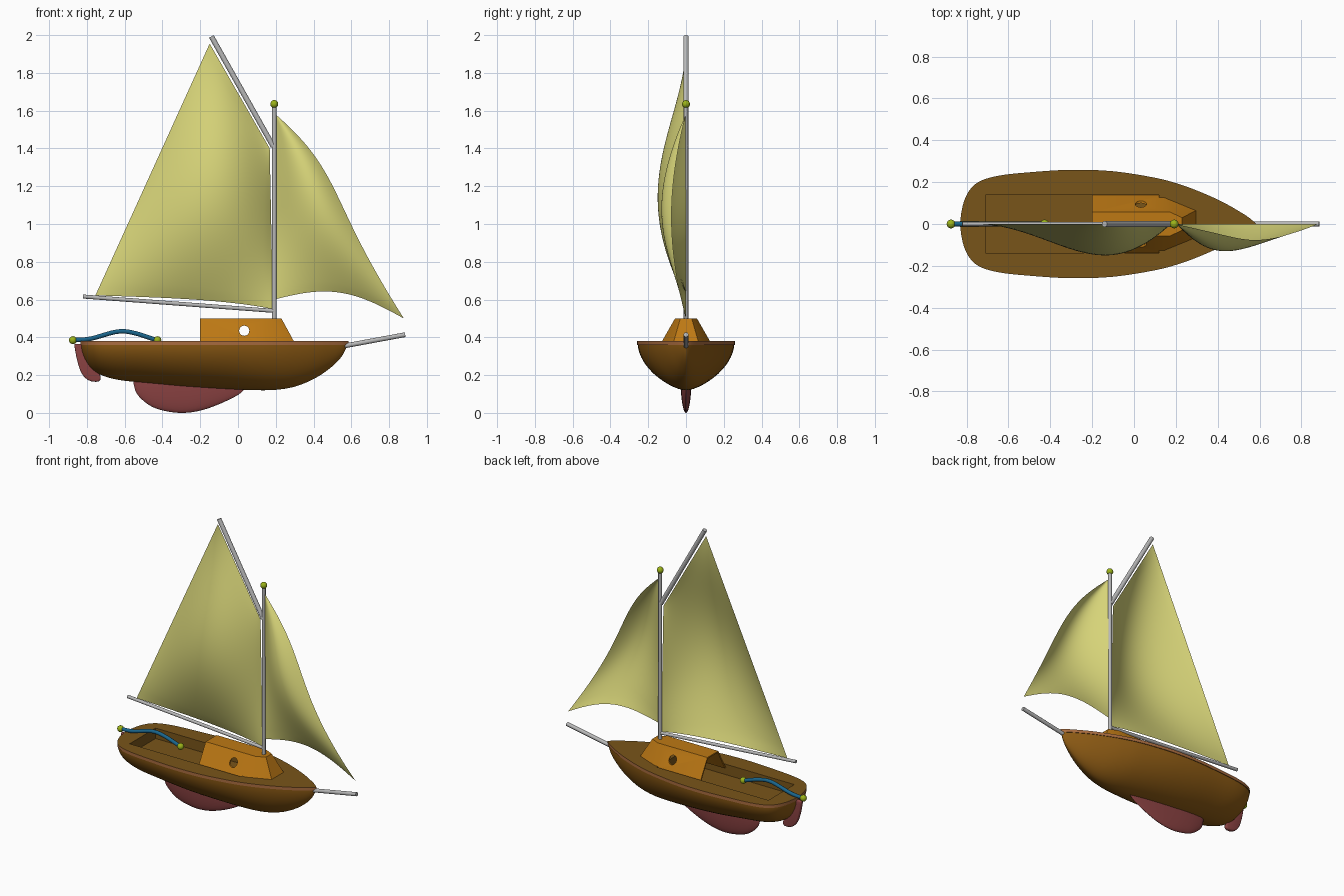
import bpy, bmesh, math
from mathutils import Vector

if "Cube" in bpy.data.objects:
    bpy.data.objects.remove(bpy.data.objects["Cube"])


def material(name, rgb):
    m = bpy.data.materials.new(name)
    m.diffuse_color = (*rgb, 1)
    m.use_nodes = True
    m.node_tree.nodes["Principled BSDF"].inputs["Base Color"].default_value = m.diffuse_color
    return m


HULL = material("hull_brown", (0.27, 0.105, 0.007))
DECK = material("deck_brown", (0.19, 0.09, 0.01))
RIM = material("rim_copper", (0.40, 0.15, 0.05))
CABIN = material("cabin_orange", (0.51, 0.19, 0.007))
RED = material("keel_red", (0.26, 0.055, 0.055))
GREY = material("spar_grey", (0.48, 0.48, 0.48))
SAIL = material("sail_yellow", (0.68, 0.66, 0.19))
GREEN = material("knob_green", (0.33, 0.45, 0.01))
BLUE = material("tiller_blue", (0.01, 0.13, 0.26))


def make(name, bm, mat):
    bmesh.ops.remove_doubles(bm, verts=bm.verts, dist=1e-5)
    bmesh.ops.recalc_face_normals(bm, faces=bm.faces)
    me = bpy.data.meshes.new(name)
    bm.to_mesh(me)
    bm.free()
    ob = bpy.data.objects.new(name, me)
    bpy.context.collection.objects.link(ob)
    me.materials.append(mat)
    return ob


def bake(ob):
    deps = bpy.context.evaluated_depsgraph_get()
    me = bpy.data.meshes.new_from_object(ob.evaluated_get(deps))
    ob.modifiers.clear()
    ob.data = me


def cut(ob, cutter):
    mod = ob.modifiers.new("cut", 'BOOLEAN')
    mod.operation, mod.object, mod.solver = 'DIFFERENCE', cutter, 'EXACT'
    bake(ob)
    bpy.data.objects.remove(cutter)


def smooth_path(pts, n):
    """Catmull-Rom curve through points of any dimension."""
    p = [Vector(q) for q in pts]
    p = [2 * p[0] - p[1]] + p + [2 * p[-1] - p[-2]]
    out = []
    for i in range(1, len(p) - 2):
        a, b, c, d = p[i - 1:i + 3]
        for k in range(n):
            t = k / n
            out.append(0.5 * (2 * b + (c - a) * t + (2 * a - 5 * b + 4 * c - d) * t * t
                              + (3 * b - a - 3 * c + d) * t ** 3))
    return out + [p[-2]]


def grid(name, fn, nu, nv, mat):
    bm = bmesh.new()
    v = [[bm.verts.new(fn(i, j)) for j in range(nv + 1)] for i in range(nu + 1)]
    for i in range(nu):
        for j in range(nv):
            bm.faces.new((v[i][j], v[i + 1][j], v[i + 1][j + 1], v[i][j + 1]))
    return make(name, bm, mat)


def loft(name, stations, top, mat, p=1.14, n=28):
    """Rounded half sections hung below z = top; stations are (x, half width, bottom z)."""
    def point(i, j):
        x, w, zb = stations[i]
        a = math.pi * (j / n - 0.5)
        s, c = math.sin(a), max(0.0, math.cos(a))
        return (x, max(w, 0) * math.copysign(abs(s) ** p, s), top - (top - zb) * c ** p)
    return grid(name, point, len(stations) - 1, n, mat)


def rod(name, a, b, r, mat=GREY):
    a, b = Vector(a), Vector(b)
    bm = bmesh.new()
    bmesh.ops.create_cone(bm, cap_ends=True, segments=20, radius1=r, radius2=r, depth=(b - a).length)
    ob = make(name, bm, mat)
    rot = (b - a).to_track_quat('Z', 'Y').to_matrix().to_4x4()
    rot.translation = (a + b) / 2
    ob.data.transform(rot)
    return ob


def knob(name, pos):
    bm = bmesh.new()
    bmesh.ops.create_uvsphere(bm, u_segments=20, v_segments=12, radius=0.021)
    bmesh.ops.translate(bm, verts=bm.verts, vec=pos)
    make(name, bm, GREEN)


def slab(name, outline, depth, mat):
    bm = bmesh.new()
    f = bm.faces.new([bm.verts.new(q) for q in outline])
    ext = bmesh.ops.extrude_face_region(bm, geom=[f])['geom']
    bmesh.ops.translate(bm, verts=[g for g in ext if isinstance(g, bmesh.types.BMVert)], vec=depth)
    return make(name, bm, mat)


# Hull
st = smooth_path([(-.83, 0, .352), (-.825, .05, .325), (-.81, .11, .285), (-.78, .165, .24),
                  (-.73, .203, .203), (-.64, .228, .176), (-.5, .243, .16), (-.3, .255, .14),
                  (-.1, .248, .128), (.1, .217, .12), (.22, .185, .124), (.32, .148, .145),
                  (.42, .103, .19), (.5, .058, .247), (.55, .026, .30), (.58, 0, .358)], 4)
loft("hull", st, 0.362, HULL)

# Deck with copper edge, cut open for the cockpit
side = [(s[0], max(s[1], 0) + .004) for s in st[1:-1]]
edge = [(-.835, 0)] + side + [(.585, 0)] + [(x, -y) for x, y in reversed(side)]
deck = slab("deck", [(x, y, .36) for x, y in edge], (0, 0, .02), DECK)
X0, X1, WY, FLOOR = -.71, .12, .138, .31
well_plan = [(X0, -WY), (X1, -WY), (X1, WY), (X0, WY)]
cut(deck, slab("deck_cutter", [(x, y, .3) for x, y in well_plan], (0, 0, .2), DECK))
deck.data.materials.append(RIM)
for f in deck.data.polygons:
    c = f.center
    inside = abs(c.y) < WY + .005 and X0 - .005 < c.x < X1 + .005
    f.material_index = int(abs(f.normal.z) < .5 and not inside)

# Cockpit well
bm = bmesh.new()
lo = [bm.verts.new((x, y, FLOOR)) for x, y in well_plan]
hi = [bm.verts.new((x, y, .379)) for x, y in well_plan]
bm.faces.new(lo)
for i in range(4):
    k = (i + 1) % 4
    bm.faces.new((lo[i], lo[k], hi[k], hi[i]))
make("cockpit", bm, DECK)

# Cabin shell, open at the back, with a round porthole each side
base = [(-.2, .138), (.14, .138), (.306, .07), (.306, -.07), (.14, -.138), (-.2, -.138)]
roof = [(-.2, .058), (.17, .058), (.23, .03), (.23, -.03), (.17, -.058), (-.2, -.058)]
bm = bmesh.new()
lo = [bm.verts.new((x, y, .36)) for x, y in base]
hi = [bm.verts.new((x, y, .5)) for x, y in roof]
bm.faces.new(hi)
for i in range(5):
    bm.faces.new((lo[i], lo[i + 1], hi[i + 1], hi[i]))
cabin = make("cabin", bm, CABIN)
if cabin.data.polygons[0].normal.z < 0:
    cabin.data.flip_normals()
sol = cabin.modifiers.new("shell", 'SOLIDIFY')
sol.thickness, sol.offset = .01, -1
bake(cabin)
cut(cabin, rod("porthole_cutter", (.033, -.3, .435), (.033, .3, .435), .027, CABIN))

# Keel
loft("keel", smooth_path([(-.552, 0, .15), (-.54, .01, .11), (-.51, .017, .072), (-.45, .024, .03),
                          (-.37, .028, .007), (-.29, .028, 0), (-.2, .026, .012), (-.1, .02, .046),
                          (0, .01, .095), (.04, 0, .13)], 4), .17, RED, 1.0, 20)

# Rudder
path = smooth_path([(-.868, .365), (-.852, .28), (-.828, .21), (-.79, .172), (-.74, .166),
                    (-.727, .19), (-.75, .23), (-.79, .29), (-.815, .365)], 4)
rudder = slab("rudder", [(x, -.013, z) for x, z in path], (0, .026, 0), RED)
bev = rudder.modifiers.new("round", 'BEVEL')
bev.width, bev.segments = .008, 3
bake(rudder)

# Tiller
tp = smooth_path([(-.875, .385), (-.78, .393), (-.64, .43), (-.55, .423), (-.43, .385)], 8)


def tube(i, j):
    q = tp[min(i + 1, len(tp) - 1)] - tp[max(i - 1, 0)]
    q.normalize()
    a, r = j * math.tau / 14, .012
    return (tp[i].x - q.y * r * math.sin(a), r * math.cos(a), tp[i].y + q.x * r * math.sin(a))


grid("tiller", tube, len(tp) - 1, 14, BLUE)
knob("tiller_rear_knob", (-.874, 0, .385))
knob("tiller_front_knob", (-.427, 0, .385))

# Spars
rod("mast", (.192, 0, .38), (.192, 0, 1.63), .012)
knob("mast_knob", (.192, 0, 1.635))
rod("boom", (-.82, 0, .616), (.19, 0, .54), .0105)
rod("gaff", (.187, 0, 1.41), (-.141, 0, 1.993), .014)
rod("bowsprit", (.56, 0, .354), (.885, 0, .414), .0125)

# Sails
N = 32


def main_sail(i, j):
    u, v = i / N, j / N
    luff = Vector((.185, 0, .547)).lerp(Vector((.168, 0, 1.4)), v)
    leech = Vector((-.755, 0, .622)).lerp(Vector((-.15, 0, 1.955)), v)
    p = luff.lerp(leech, u)
    su, sv = max(0, math.sin(math.pi * u)), max(0, math.sin(math.pi * v))
    p.y = -.15 * su ** .9 * sv ** .9
    p.z += .02 * math.sin(math.pi * u ** .7) * (1 - v)
    return p


def jib_sail(i, j):
    u, v = i / N, j / N
    head = Vector((.202, 0, 1.578))
    p = Vector((.203, 0, .603)).lerp(head, v).lerp(Vector((.878, 0, .5)).lerp(head, v), u)
    p.x += .07 * u * math.sin(math.pi * v ** 2.4)
    p.y = -.13 * math.sin(math.pi * .8 * u) * max(0, math.sin(math.pi * v)) ** .9
    p.z += .085 * math.sin(math.pi * u) * (1 - v) ** 2
    return p


grid("main_sail", main_sail, N, N, SAIL)
grid("jib_sail", jib_sail, N, N, SAIL)

# Smooth shading with sharp edges kept
for ob in bpy.data.objects:
    ob.select_set(True)
    bpy.context.view_layer.objects.active = ob
bpy.ops.object.shade_smooth_by_angle(angle=math.radians(35))
